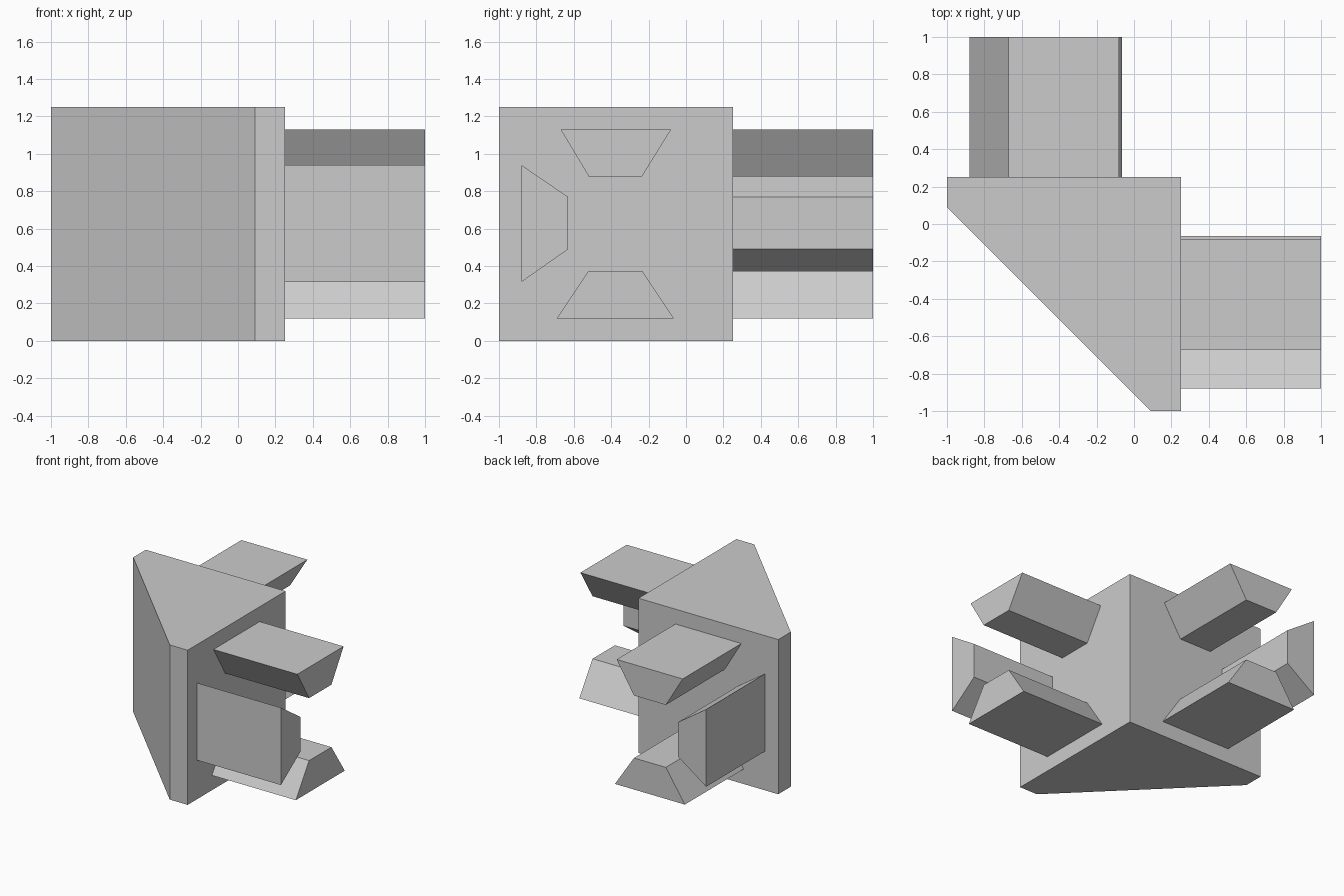
import bpy
import bmesh
from mathutils import Vector

cube = bpy.data.objects.get("Cube")
if cube:
    bpy.data.objects.remove(cube, do_unlink=True)

grey = bpy.data.materials.new("light grey")
grey.use_nodes = True
GREY = (0.6, 0.6, 0.6, 1)
grey.diffuse_color = GREY
grey.node_tree.nodes["Principled BSDF"].inputs["Base Color"].default_value = GREY


def prism(name, points, direction):
    """Extrude a flat profile into a solid flat-shaded prism."""
    bm = bmesh.new()
    face = bm.faces.new([bm.verts.new(p) for p in points])
    extruded = bmesh.ops.extrude_face_region(bm, geom=[face], use_keep_orig=True)
    moved = [v for v in extruded["geom"] if isinstance(v, bmesh.types.BMVert)]
    bmesh.ops.translate(bm, verts=moved, vec=Vector(direction))
    bmesh.ops.recalc_face_normals(bm, faces=bm.faces)
    mesh = bpy.data.meshes.new(name)
    bm.to_mesh(mesh)
    bm.free()
    mesh.materials.append(grey)
    obj = bpy.data.objects.new(name, mesh)
    bpy.context.collection.objects.link(obj)
    return obj


INNER, OUTER, HEIGHT = 0.25, 1.0, 1.25

# Corner block with a wide diagonal chamfer
block = [(-1, 0.09), (0.09, -1), (INNER, -1), (INNER, INNER), (-1, INNER)]
prism("corner_block", [(x, y, 0) for x, y in block], (0, 0, HEIGHT))

# Dovetail prongs: (position across the block face, height)
prongs = {
    "upper_prong": [(-0.67, 1.13), (-0.08, 1.13), (-0.235, 0.88), (-0.52, 0.88)],
    "side_prong": [(-0.88, 0.94), (-0.88, 0.315), (-0.63, 0.49), (-0.63, 0.77)],
    "lower_prong": [(-0.69, 0.12), (-0.065, 0.12), (-0.235, 0.375), (-0.52, 0.375)],
}
length = OUTER - INNER
for name, profile in prongs.items():
    # The same set stands on the left face and, mirrored, on the back face
    prism("left_" + name, [(INNER, a, z) for a, z in profile], (length, 0, 0))
    prism("back_" + name, [(a, INNER, z) for a, z in profile], (0, length, 0))
